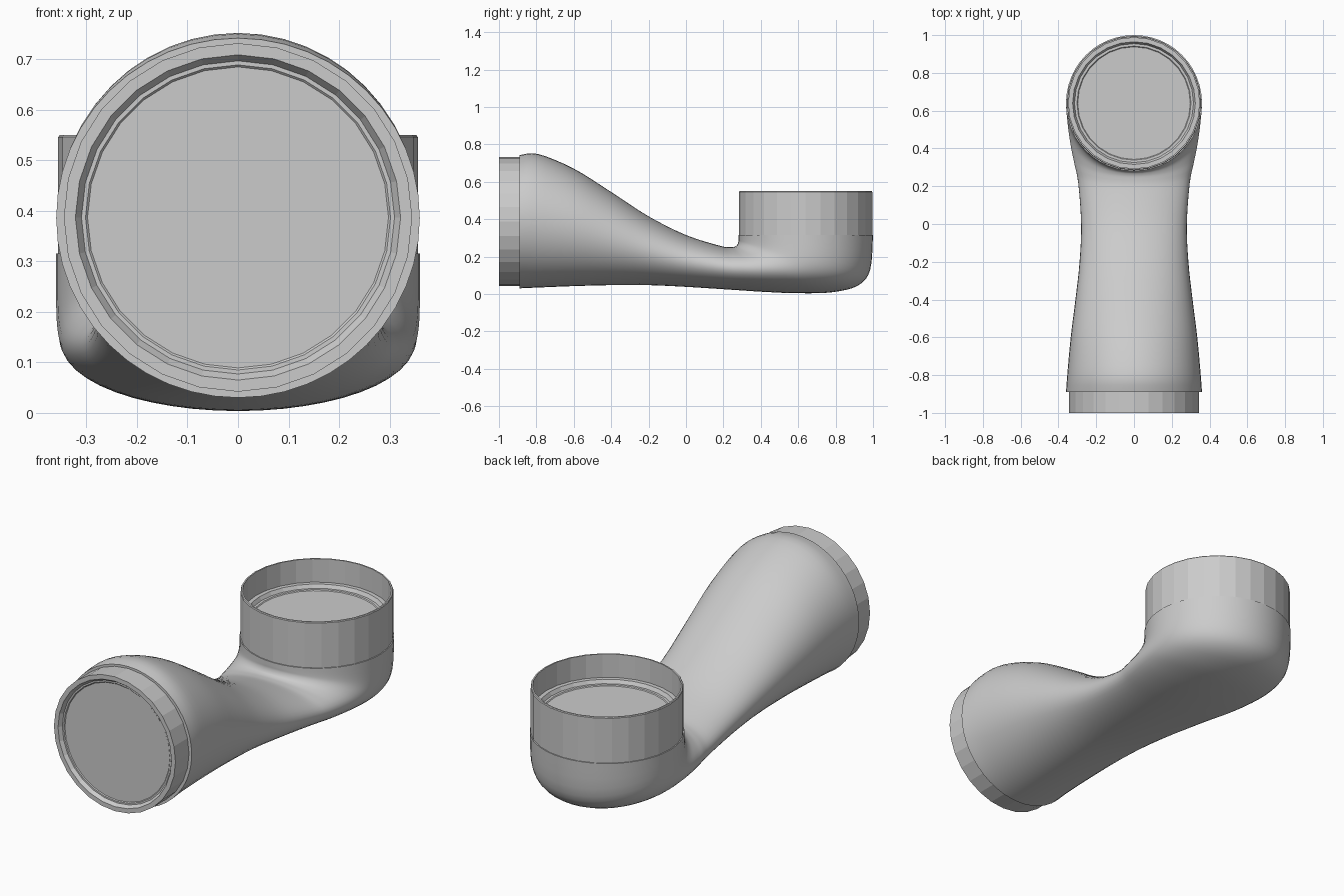
import bpy, bmesh
from math import sin, cos, pi, radians
from mathutils import Vector, Matrix

if "Cube" in bpy.data.objects:
    bpy.data.objects.remove(bpy.data.objects["Cube"])

grey = bpy.data.materials.new("duct grey")
grey.use_nodes = True
grey.diffuse_color = (0.6, 0.6, 0.6, 1)
grey.node_tree.nodes["Principled BSDF"].inputs["Base Color"].default_value = (0.6, 0.6, 0.6, 1)


def loft(name, rings, smooth_angle):
    """Skin a list of vertex rings, close both ends and shade."""
    bm = bmesh.new()
    loops = [[bm.verts.new(p) for p in ring] for ring in rings]
    n = len(loops[0])
    for a, b in zip(loops, loops[1:]):
        for i in range(n):
            j = (i + 1) % n
            bm.faces.new((a[i], a[j], b[j], b[i]))
    bm.faces.new(loops[0])
    bm.faces.new(loops[-1])
    bmesh.ops.recalc_face_normals(bm, faces=bm.faces)
    mesh = bpy.data.meshes.new(name)
    bm.to_mesh(mesh)
    bm.free()
    mesh.materials.append(grey)
    obj = bpy.data.objects.new(name, mesh)
    bpy.context.collection.objects.link(obj)
    bpy.ops.object.select_all(action='DESELECT')
    obj.select_set(True)
    bpy.context.view_layer.objects.active = obj
    bpy.ops.object.shade_smooth_by_angle(angle=radians(smooth_angle))
    return obj


def section(top_y, top_z, low_y, low_z, half_width, sides=48):
    """Ellipse spanned between a crown point and a floor point."""
    top, low = Vector((0, top_y, top_z)), Vector((0, low_y, low_z))
    mid, up = (top + low) / 2, (top - low) / 2
    side = Vector((half_width, 0, 0))
    return [mid + up * cos(t) + side * sin(t)
            for t in (2 * pi * i / sides for i in range(sides))]


def spline(keys, steps):
    """Smooth in-between values through the key sections."""
    pts = [Vector(k) for k in keys]
    pts = [pts[0]] + pts + [pts[-1]]
    out = []
    for a, b, c, d in zip(pts, pts[1:], pts[2:], pts[3:]):
        for s in range(steps):
            t = s / steps
            out.append(b + (c - a) * (t / 2)
                       + (a * 2 - b * 5 + c * 4 - d) * (t * t / 2)
                       + (b * 3 - a - c * 3 + d) * (t ** 3 / 2))
    return out + [pts[-1]]


def turned(name, profile, matrix, sides=28):
    """Turn (radius, height) pairs about a local z axis."""
    rings = [[matrix @ Vector((r * cos(2 * pi * i / sides), r * sin(2 * pi * i / sides), h))
              for i in range(sides)] for r, h in profile]
    return loft(name, rings, 8)


# Duct body: crown y, crown z, floor y, floor z, half width
keys = [
    (-0.89, 0.742, -0.89, 0.03, 0.36),
    (-0.79, 0.748, -0.80, 0.034, 0.353),
    (-0.60, 0.67, -0.60, 0.042, 0.335),
    (-0.40, 0.545, -0.40, 0.047, 0.31),
    (-0.20, 0.415, -0.20, 0.047, 0.288),
    (0.00, 0.315, 0.00, 0.038, 0.28),
    (0.18, 0.258, 0.25, 0.022, 0.295),
    (0.24, 0.25, 0.42, 0.011, 0.318),
    (0.265, 0.255, 0.60, 0.004, 0.337),
    (0.275, 0.265, 0.78, 0.009, 0.35),
    (0.28, 0.28, 0.92, 0.045, 0.357),
    (0.28, 0.295, 0.985, 0.13, 0.36),
    (0.28, 0.316, 1.0, 0.316, 0.36),
]
loft("duct_body", [section(*k) for k in spline(keys, 4)], 30)

# Upright socket with a recessed stepped end plate
turned("upper_socket",
       [(0.33, 0.30), (0.356, 0.31), (0.356, 0.546), (0.353, 0.55), (0.346, 0.55),
        (0.346, 0.43), (0.325, 0.43), (0.315, 0.412), (0.302, 0.412), (0.298, 0.408)],
       Matrix.Translation((0, 0.64, 0)))

# Front spigot, turned to face forward, with a shallow stepped end plate
turned("front_spigot",
       [(0.345, -0.03), (0.345, 0.11), (0.322, 0.11), (0.31, 0.092),
        (0.302, 0.092), (0.298, 0.088)],
       Matrix.Translation((0, -0.89, 0.387)) @ Matrix.Rotation(pi / 2, 4, 'X'))
